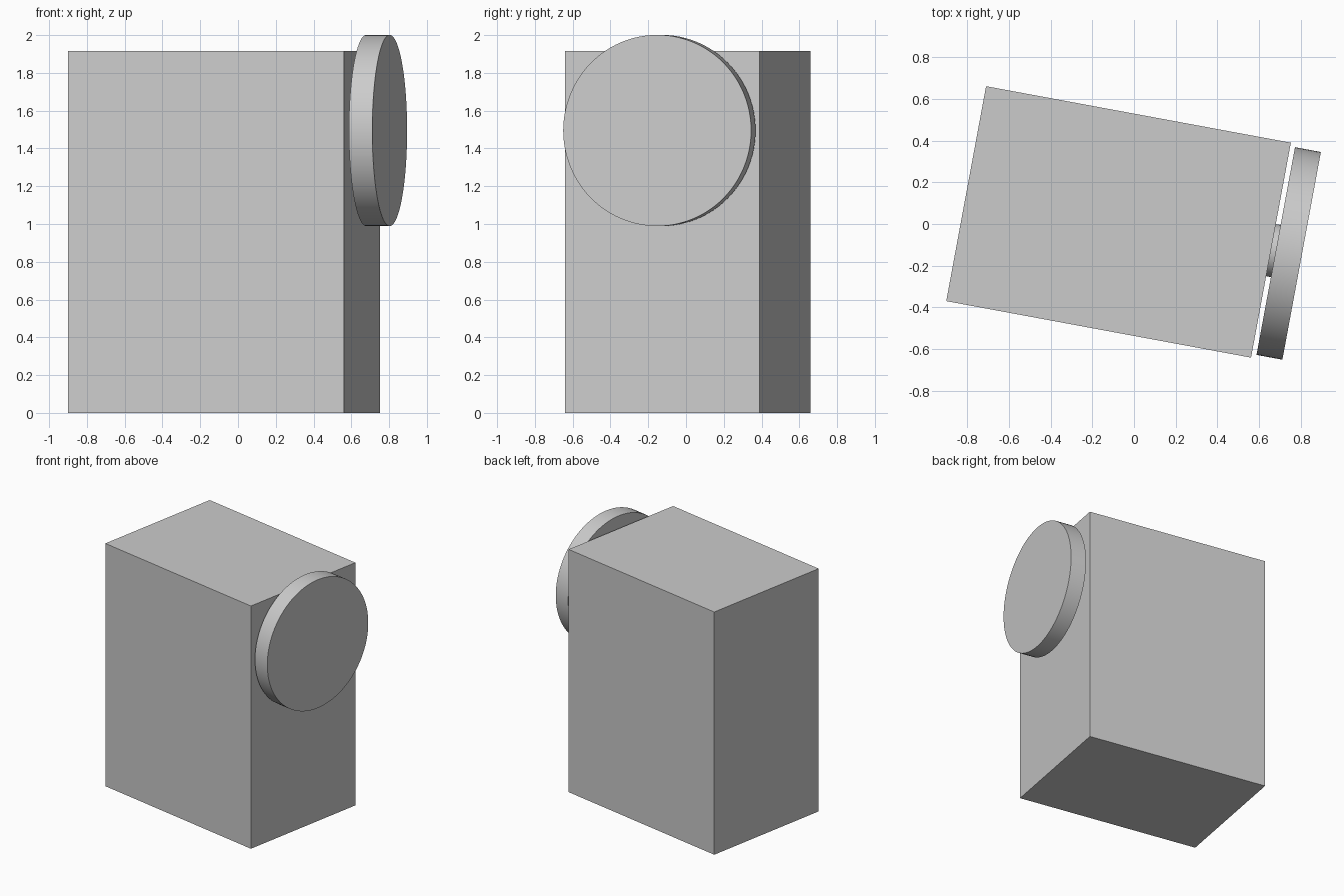
import bpy
import math
from mathutils import Matrix

cube = bpy.data.objects.get("Cube")
if cube:
    bpy.data.objects.remove(cube, do_unlink=True)

# Single flat grey
grey = bpy.data.materials.new("plain grey")
grey.use_nodes = True
GREY = (0.6, 0.6, 0.6, 1)
grey.diffuse_color = GREY
grey.node_tree.nodes["Principled BSDF"].inputs["Base Color"].default_value = GREY

# Whole assembly is turned about the vertical axis of the body
LENGTH, WIDTH, HEIGHT = 1.485, 1.047, 1.915
AXIS_Z = 1.495
FRAME = Matrix.Translation((-0.074, 0.01, 0)) @ Matrix.Rotation(math.radians(-10.5), 4, 'Z')


def finish(name, local):
    obj = bpy.context.object
    obj.name = name
    obj.matrix_world = FRAME @ local
    obj.data.materials.append(grey)
    return obj


def disc(name, radius, start, end):
    """Cylinder lying along the body's long axis, from start to end."""
    bpy.ops.mesh.primitive_cylinder_add(vertices=96, radius=radius, depth=end - start)
    bpy.ops.object.shade_smooth_by_angle(angle=math.radians(30))
    local = Matrix.Translation(((start + end) / 2, 0, AXIS_Z))
    return finish(name, local @ Matrix.Rotation(math.pi / 2, 4, 'Y'))


# Body block
bpy.ops.mesh.primitive_cube_add(size=1)
body = bpy.context.object
for v in body.data.vertices:
    v.co.x *= LENGTH
    v.co.y *= WIDTH
    v.co.z *= HEIGHT
finish("body", Matrix.Translation((0, 0, HEIGHT / 2)))

# Short shaft and the large wheel it carries
disc("shaft", 0.127, LENGTH / 2 - 0.05, 0.78)
disc("wheel", 0.506, 0.766, 0.892)
